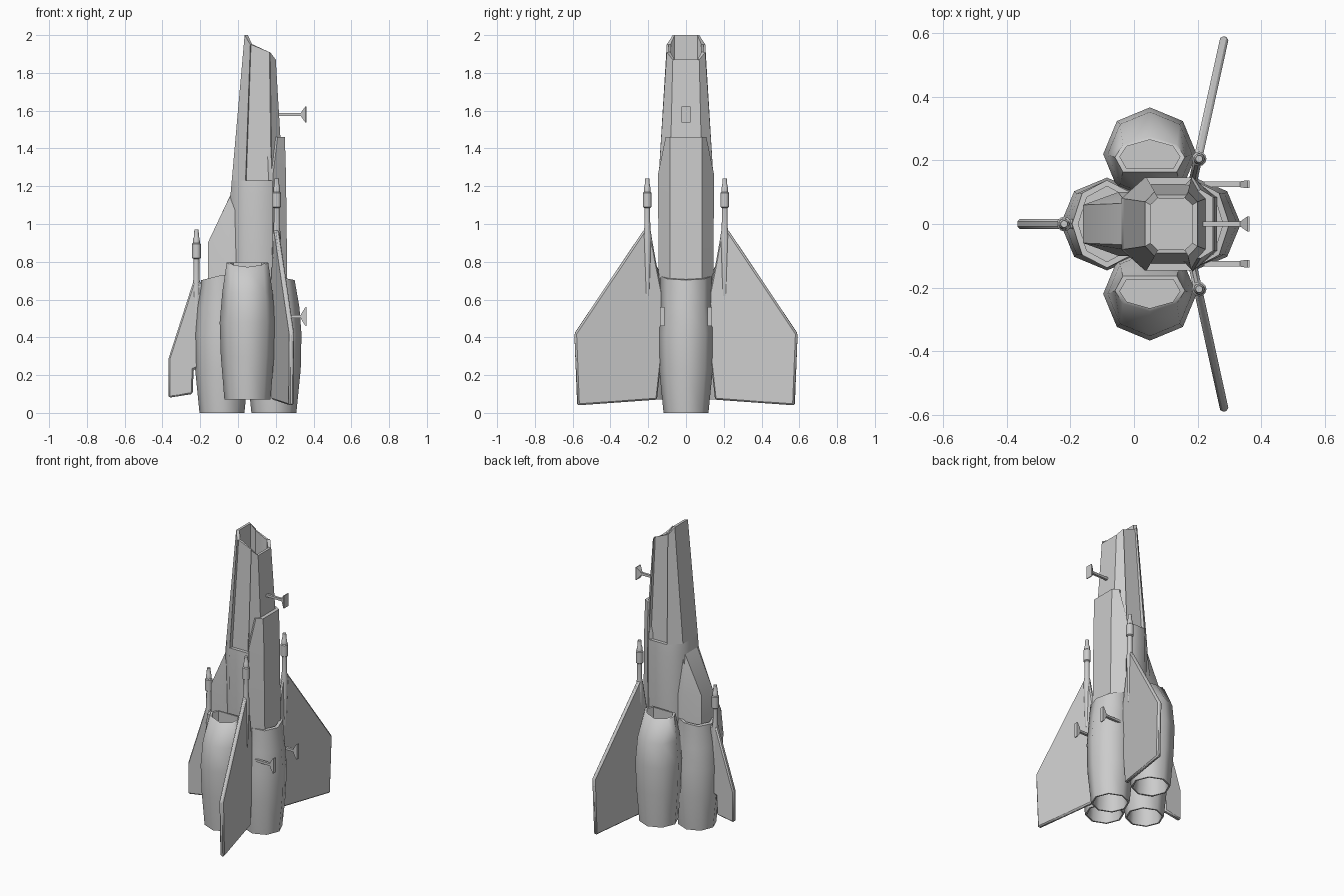
import bpy, bmesh, math
from mathutils import Vector

if "Cube" in bpy.data.objects:
    bpy.data.objects.remove(bpy.data.objects["Cube"])


def finish(name, bm, angle=50):
    bmesh.ops.recalc_face_normals(bm, faces=bm.faces)
    me = bpy.data.meshes.new(name)
    bm.to_mesh(me)
    bm.free()
    ob = bpy.data.objects.new(name, me)
    bpy.context.collection.objects.link(ob)
    bpy.ops.object.select_all(action='DESELECT')
    ob.select_set(True)
    bpy.context.view_layer.objects.active = ob
    bpy.ops.object.shade_smooth_by_angle(angle=math.radians(angle))
    return ob


def loft(name, rings, angle=50):
    """Skin a list of equal-length point rings and cap both ends."""
    bm = bmesh.new()
    vs = [[bm.verts.new(p) for p in r] for r in rings]
    n = len(vs[0])
    for a, b in zip(vs, vs[1:]):
        for i in range(n):
            j = (i + 1) % n
            bm.faces.new((a[i], a[j], b[j], b[i]))
    bm.faces.new(vs[0])
    bm.faces.new(vs[-1])
    return finish(name, bm, angle)


def mirror_ring(half):
    """Half section with y > 0, closed by its mirror image."""
    return half + [(x, -y, z) for x, y, z in reversed(half)]


# Main fuselage, octagonal, running down between the engines
def section(z, xl, a, x1, w, x2, xr, b):
    return mirror_ring([(xl, a, z), (x1, w, z), (x2, w, z), (xr, b, z)])


loft("fuselage", [section(0.2, -0.02, 0.05, 0.03, 0.11, 0.18, 0.23, 0.06),
                  section(0.7, -0.04, 0.07, 0.035, 0.14, 0.18, 0.245, 0.08),
                  section(1.15, -0.04, 0.08, 0.035, 0.147, 0.18, 0.242, 0.085),
                  section(1.23, -0.033, 0.08, 0.04, 0.146, 0.18, 0.238, 0.085)])


# Nose with recessed side panels and a slanted hollow mouth
def nose_ring(xl, a, x1, w, d, x2, xr, b, zs):
    return mirror_ring([(xl, a, zs[0]), (x1, w, zs[1]), (x1 + .004, w - d, zs[1]),
                        (x2 - .004, w - d, zs[2]), (x2, w, zs[2]), (xr, b, zs[3])])


mouth = (2.0, 1.95, 1.91, 1.87)
loft("nose", [nose_ring(-0.033, 0.08, 0.04, 0.146, 0.022, 0.18, 0.238, 0.085, [1.23] * 4),
              nose_ring(0.035, 0.07, 0.065, 0.102, 0.010, 0.17, 0.2, 0.07, mouth),
              nose_ring(0.052, 0.06, 0.075, 0.082, 0.002, 0.16, 0.183, 0.06, mouth),
              nose_ring(0.052, 0.06, 0.075, 0.082, 0.002, 0.16, 0.183, 0.06, [1.7] * 4)], 40)

# Belly plate, stepped out from the nose
loft("belly_plate", [mirror_ring([(0.14, 0.10, z), (x1, w, z), (x, b, z)])
                     for z, x1, w, x, b in [(0.6, 0.185, 0.143, 0.262, 0.085),
                                            (1.26, 0.185, 0.149, 0.254, 0.085),
                                            (1.46, 0.21, 0.108, 0.248, 0.085)]])

# Dorsal canopy hump
loft("dorsal_hump", [mirror_ring([(0.0, 0.10, z), (x1, w, z), (x, b, z)])
                     for z, x1, w, x, b in [(0.5, -0.05, 0.10, -0.16, 0.06),
                                            (0.9, -0.05, 0.10, -0.16, 0.06),
                                            (1.16, -0.035, 0.08, -0.037, 0.065)]], 30)

# Engines: octagons with one vertex pointing outward
OCT = [(math.cos(k * math.pi / 4), math.sin(k * math.pi / 4)) for k in range(8)]
SIDE_INLET = [(.055, 0), (.03, .085), (-.01, .11), (-.056, .085),
              (-.056, 0), (-.056, -.085), (-.01, -.11), (.03, -.085)]
MAIN_INLET = [(.11 * c, .138 * s) for c, s in OCT]


def engine(name, cx, cy, direction, inlet, z_in, tilt, profile):
    d = Vector(direction).normalized()
    t = Vector((-d.y, d.x))

    def ring(pts, z, dip=0):
        out = []
        for u, v in pts:
            p = Vector((cx, cy)) + d * u + t * v
            out.append((p.x, p.y, z - dip * max(u, 0)))
        return out

    def octa(r):
        return [(c * r, s * r) for c, s in OCT]

    inner = [(u * .82, v * .86) for u, v in inlet]
    z_end, r_end = profile[-1]
    rings = [ring(inner, z_in - 0.15), ring(inner, z_in, tilt), ring(inlet, z_in, tilt)]
    rings += [ring(octa(r), z) for z, r in profile]
    rings += [ring(octa(r_end - .01), z_end), ring(octa(r_end - .02), z_end + .15)]
    loft(name, rings)


MAIN = [(0.56, 0.135), (0.42, 0.146), (0.23, 0.142), (0.0, 0.119)]
SIDE = [(0.64, 0.133), (0.48, 0.147), (0.30, 0.141), (0.07, 0.122)]
engine("dorsal_engine", -0.085, 0, (-1, 0), MAIN_INLET, 0.73, 0.25, MAIN)
engine("belly_engine", 0.19, 0, (1, 0), MAIN_INLET, 0.725, 0.2, MAIN)
for s, side in ((1, "back"), (-1, "front")):
    engine(side + "_engine", 0.05, 0.22 * s, (0, s), SIDE_INLET, 0.795, 0.5, SIDE)


# Wings and dorsal fin: thin bevelled plates
def plate(name, pts, offset):
    o = Vector(offset)
    ob = loft(name, [[Vector(p) - o for p in pts], [Vector(p) + o for p in pts]], 30)
    m = ob.modifiers.new("edge", 'BEVEL')
    m.width = 0.008
    m.segments = 1


WING = [(.13, .3), (.155, .07), (.575, .04), (.59, .42), (.222, .97), (.19, .97), (.16, .8), (.12, .6)]
for s, side in ((1, "back"), (-1, "front")):
    plate(side + "_wing", [(0.2 + (y - .2) * .22, y * s, z) for y, z in WING], (0.013, -.003 * s, 0))
FIN = [(-.18, .25), (-.235, .23), (-.24, .10), (-.367, .08), (-.367, .29), (-.235, .70), (-.18, .69)]
plate("dorsal_fin", [(x, 0, z) for x, z in FIN], (0, 0.016, 0))


# Guns on the wing roots and the fin
def gun(name, cx, cy, top):
    prof = [(-.62, .012), (-.30, .022), (-.26, .016), (-.155, .015), (-.15, .023), (-.075, .023),
            (-.07, .018), (-.045, .017), (-.04, .014), (0, .011)]
    loft(name, [[(cx + r * math.cos(k * math.pi / 6), cy + r * math.sin(k * math.pi / 6), top + z)
                 for k in range(12)] for z, r in prof], 40)


gun("back_wing_gun", 0.205, 0.205, 1.24)
gun("front_wing_gun", 0.205, -0.205, 1.24)
gun("dorsal_gun", -0.22, 0, 0.97)


# Landing legs with flared foot pads
def leg(name, x0, y, z, rod, hy, hz):
    prof = [(x0, rod, rod), (0.333, rod, rod), (0.338, rod * 1.3, hz * .4),
            (0.357, hy, hz), (0.363, hy, hz)]
    corners = ((1, 1), (-1, 1), (-1, -1), (1, -1))
    loft(name, [[(x, y + ry * sy, z + rz * sz) for sy, sz in corners]
                for x, ry, rz in prof], 30)


leg("nose_leg", 0.19, 0, 1.58, 0.008, 0.024, 0.043)
leg("back_leg", 0.22, 0.125, 0.51, 0.008, 0.012, 0.05)
leg("front_leg", 0.22, -0.125, 0.51, 0.008, 0.012, 0.05)
